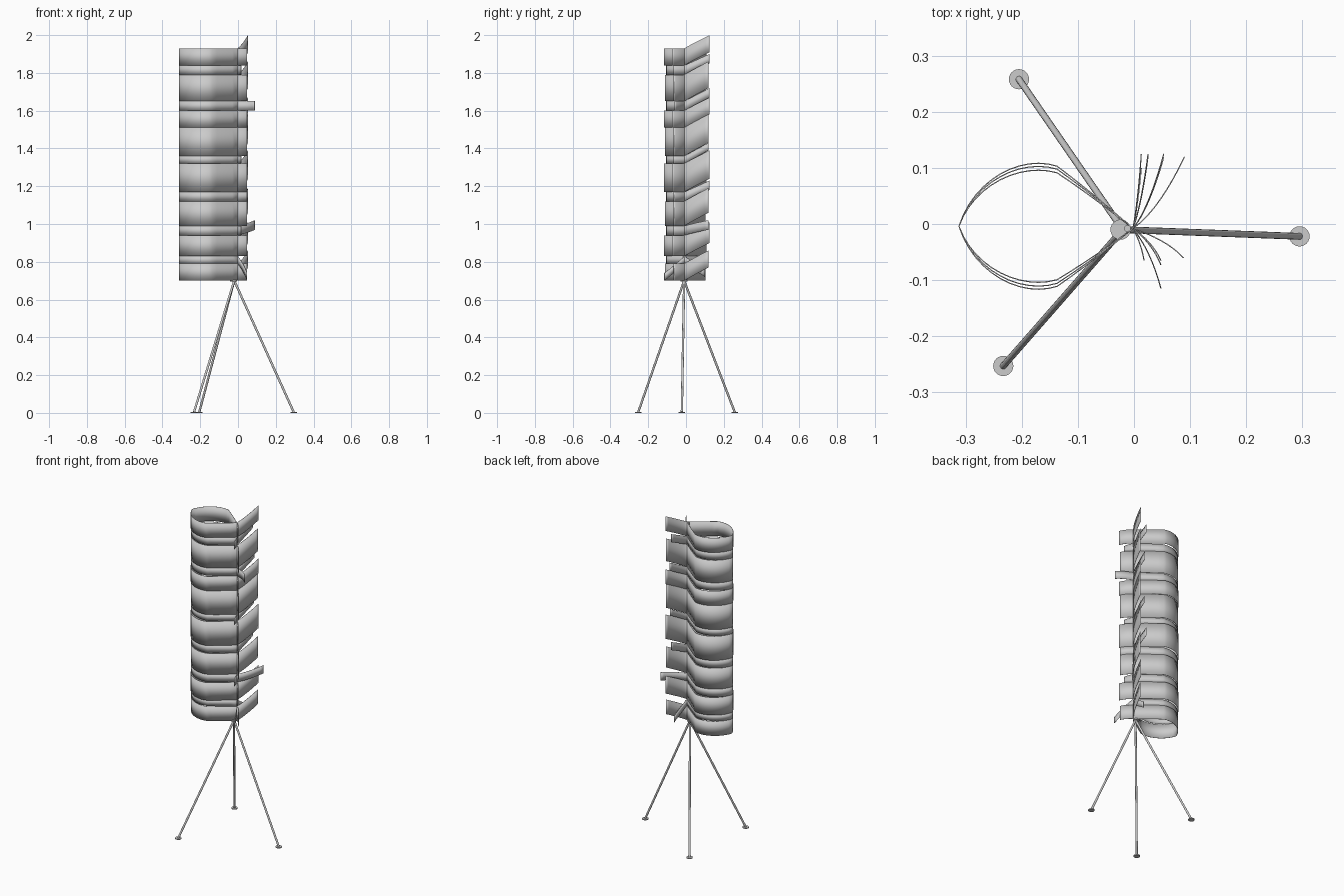
import bpy
from mathutils import Vector

cube = bpy.data.objects.get("Cube")
if cube:
    bpy.data.objects.remove(cube, do_unlink=True)

grey = bpy.data.materials.new("plain grey")
grey.use_nodes = True
grey.diffuse_color = (0.6, 0.6, 0.6, 1)
grey.node_tree.nodes["Principled BSDF"].inputs["Base Color"].default_value = (0.6, 0.6, 0.6, 1)

KNOT = Vector((-0.002, -0.008))
HUB = Vector((-0.02, -0.01, 0.7))


def finish(ob, name, angle=0.5):
    ob.name = name
    ob.data.materials.append(grey)
    bpy.ops.object.select_all(action='DESELECT')
    ob.select_set(True)
    bpy.context.view_layer.objects.active = ob
    bpy.ops.object.shade_smooth_by_angle(angle=angle)
    return ob


def rod(name, a, b, radius, sides=12):
    a, b = Vector(a), Vector(b)
    bpy.ops.mesh.primitive_cylinder_add(vertices=sides, radius=radius, depth=(b - a).length,
                                        location=(a + b) / 2)
    ob = bpy.context.object
    ob.rotation_euler = (b - a).to_track_quat('Z', 'Y').to_euler()
    return finish(ob, name)


def bezier(a, b, c, d, n):
    pts = []
    for i in range(n + 1):
        t = i / n
        s = 1 - t
        pts.append(s**3 * a + 3 * s * s * t * b + 3 * s * t * t * c + t**3 * d)
    return pts


def half_loop(side, width):
    # Straight run out from the knot, then a rounded end
    kink = Vector((-0.137, side * 0.107 * width - 0.004))
    run = bezier(KNOT, KNOT.lerp(kink, 0.35) + Vector((0, side * 0.003)),
                 KNOT.lerp(kink, 0.7) + Vector((0, side * 0.003)), kink, 5)
    end = bezier(kink, Vector((-0.2, side * 0.128 * width - 0.004)),
                 Vector((-0.285, side * 0.085 * width - 0.004)), Vector((-0.312, -0.004)), 12)
    return run + end[1:]


def tail(tip, rise):
    # Curved free end from the knot to its tip, with a height offset per point
    tip = Vector(tip)
    path = bezier(KNOT, KNOT + Vector((tip.x * 0.4, tip.y * 0.2)),
                  Vector((tip.x * 0.75, tip.y * 0.6)), tip, 8)
    return [(p, rise * (p - KNOT).length / (tip - KNOT).length) for p in path]


def band(name, low, high, width, back_tip, front_tip, back_rise, front_rise):
    near = [(p, 0) for p in half_loop(-1, width)]
    far = [(p, 0) for p in half_loop(1, width)]
    path = tail(back_tip, back_rise)[:0:-1] + near + far[-2::-1] + tail(front_tip, front_rise)[1:]
    verts = [(p.x, p.y, z + dz) for p, dz in path for z in (low, high)]
    faces = [(2 * i, 2 * i + 2, 2 * i + 3, 2 * i + 1) for i in range(len(path) - 1)]
    mesh = bpy.data.meshes.new(name)
    mesh.from_pydata(verts, [], faces)
    ob = bpy.data.objects.new(name, mesh)
    bpy.context.collection.objects.link(ob)
    finish(ob, name)
    thick = ob.modifiers.new("thickness", 'SOLIDIFY')
    thick.thickness = 0.002
    thick.offset = 0


# Wide bands of the shade
wide = [(1.84, 1.93), (1.65, 1.79), (1.51, 1.60), (1.36, 1.51),
        (1.17, 1.32), (0.99, 1.12), (0.83, 0.94), (0.70, 0.79)]
for i, (low, high) in enumerate(wide):
    band(f"wide_band_{i + 1}", low, high, 1 - 0.05 * (i % 2),
         (0.053, 0.125 - 0.006 * (i % 2)), (0.048, -0.073 + 0.008 * (i % 2)), 0.07, 0)

# Narrow bands between them: low, high, back tip, front tip, back rise, front rise
narrow = [
    (1.79, 1.84, (0.013, 0.125), (0.018, -0.065), 0.06, 0),
    (1.60, 1.65, (0.025, 0.125), (0.088, -0.060), 0.07, 0),
    (1.32, 1.36, (0.025, 0.120), (0.018, -0.065), 0.07, 0),
    (1.12, 1.17, (0.013, 0.125), (0.048, -0.065), 0.06, 0),
    (0.94, 0.99, (0.090, 0.120), (0.018, -0.065), 0.03, 0),
    (0.79, 0.83, (0.013, 0.100), (0.048, -0.115), -0.07, -0.09),
]
for i, (low, high, back, front, up, down) in enumerate(narrow):
    band(f"narrow_band_{i + 1}", low, high, 0.89, back, front, up, down)

# Upright pole and hub
rod("pole", (-0.012, -0.008, 0.70), (-0.012, -0.008, 1.93), 0.006)
rod("hub", HUB - Vector((0.004, 0, 0.004)), HUB + Vector((-0.004, 0, 0.004)), 0.018, 24)

# Tripod legs with disc feet
for name, x, y in (("back", -0.205, 0.258), ("left", 0.295, -0.022), ("front", -0.233, -0.253)):
    foot = Vector((x, y, 0))
    rod(f"{name}_leg", foot + Vector((0, 0, 0.004)), HUB, 0.006)
    rod(f"{name}_foot", foot, foot + Vector((0, 0, 0.005)), 0.018, 24)
